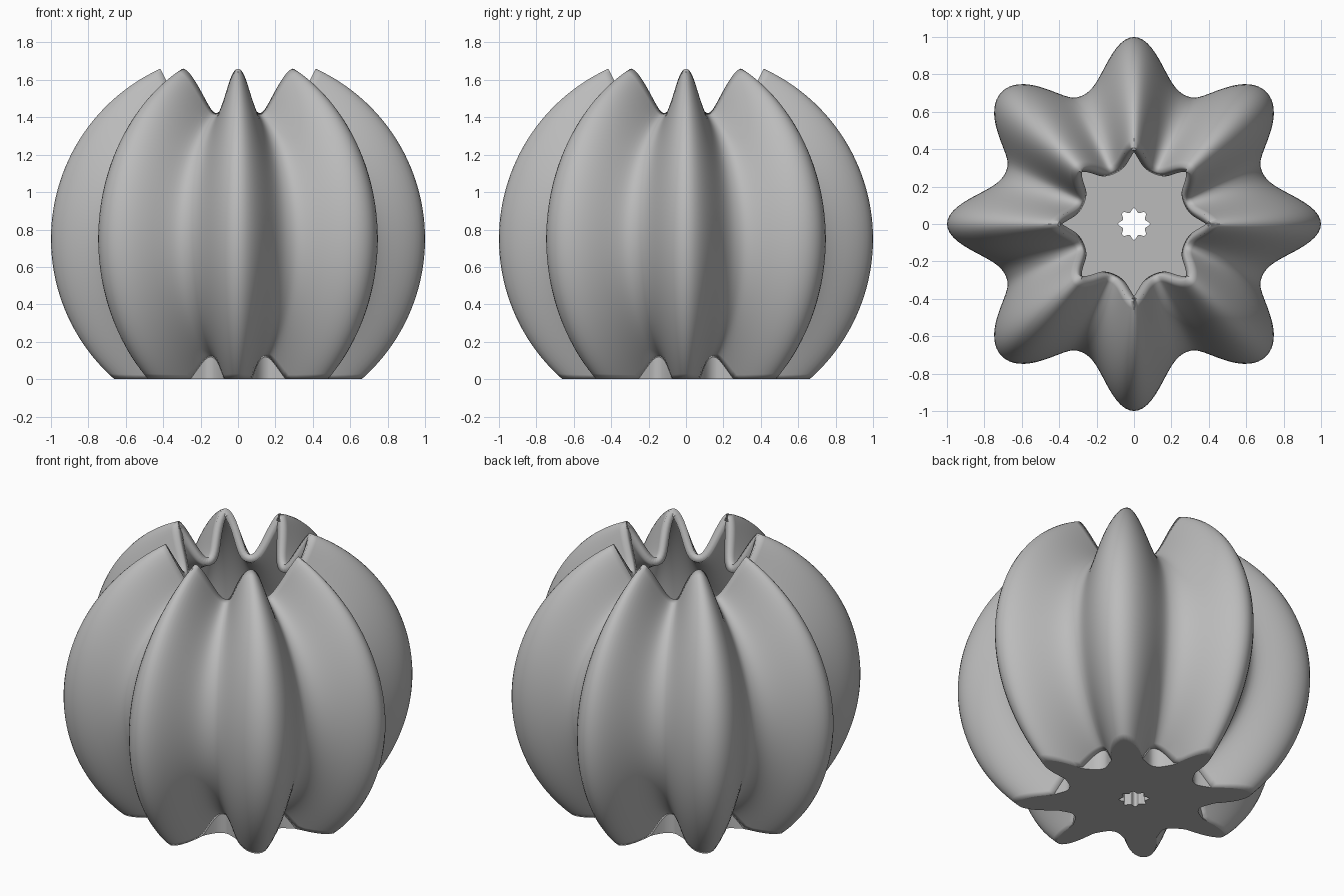
import bpy, bmesh
from math import sin, cos, asin, pi, sqrt, radians

cube = bpy.data.objects.get("Cube")
if cube:
    bpy.data.objects.remove(cube, do_unlink=True)

SEGMENTS = 256      # steps around the lobed section
RINGS = 48          # steps from rim to base
CENTRE = 0.75       # height of the widest ring
RIM_ANGLE = asin(0.415)
FOOT_HEIGHT = 0.125

grey = bpy.data.materials.new("plain grey")
grey.use_nodes = True
colour = (0.5, 0.5, 0.5, 1)
grey.diffuse_color = colour
grey.node_tree.nodes["Principled BSDF"].inputs["Base Color"].default_value = colour


def lobe(a):
    """Eight-lobed radius; the diagonal lobes are blunter than the others."""
    wave = max(0, (1 + cos(8 * a)) / 2)
    return 0.74 + 0.26 * wave ** (1.15 + 0.3 * cos(4 * a))


def foot_radius(a):
    """Outline of the base where the lobes meet the ground."""
    s = lobe(a)
    return max(0.52 * s, sqrt(max(0, s * s - CENTRE ** 2)))


def loft(name, profile, closed):
    """Sweep a profile, a list of (radius, height) for each angle, around z."""
    bm = bmesh.new()
    columns = []
    for i in range(SEGMENTS):
        a = 2 * pi * i / SEGMENTS
        columns.append([bm.verts.new((r * cos(a), r * sin(a), z))
                        for r, z in profile(a)])
    count = len(columns[0])
    for i in range(SEGMENTS):
        c, d = columns[i], columns[(i + 1) % SEGMENTS]
        for j in range(count if closed else count - 1):
            k = (j + 1) % count
            bm.faces.new((c[j], c[k], d[k], d[j]))
    mesh = bpy.data.meshes.new(name)
    bm.to_mesh(mesh)
    bm.free()
    mesh.materials.append(grey)
    obj = bpy.data.objects.new(name, mesh)
    bpy.context.collection.objects.link(obj)
    bpy.ops.object.select_all(action='DESELECT')
    obj.select_set(True)
    bpy.context.view_layer.objects.active = obj
    bpy.ops.object.shade_smooth_by_angle(angle=radians(35))
    return obj


def wall_profile(a):
    """Arc from the rim down to the ground or the foot."""
    s = lobe(a)
    end = pi - asin(foot_radius(a) / s)
    angles = [RIM_ANGLE + (end - RIM_ANGLE) * j / RINGS for j in range(RINGS + 1)]
    return [(s * sin(t), CENTRE + s * cos(t)) for t in angles]


def foot_profile(a):
    """Flat slab with a small lobed drain hole."""
    outer, hole = foot_radius(a), 0.085 * lobe(a)
    return [(hole, FOOT_HEIGHT), (outer, FOOT_HEIGHT), (outer, 0), (hole, 0)]


# Lobed wall with an even thickness inward
wall = loft("lobed_wall", wall_profile, closed=False)
shell = wall.modifiers.new("thickness", 'SOLIDIFY')
shell.thickness = 0.045
shell.offset = -1

# Base slab forming the floor and the foot
bm = bmesh.new()
foot = loft("foot_and_floor", foot_profile, closed=True)
bm.from_mesh(foot.data)
bmesh.ops.recalc_face_normals(bm, faces=bm.faces)
bm.to_mesh(foot.data)
bm.free()
